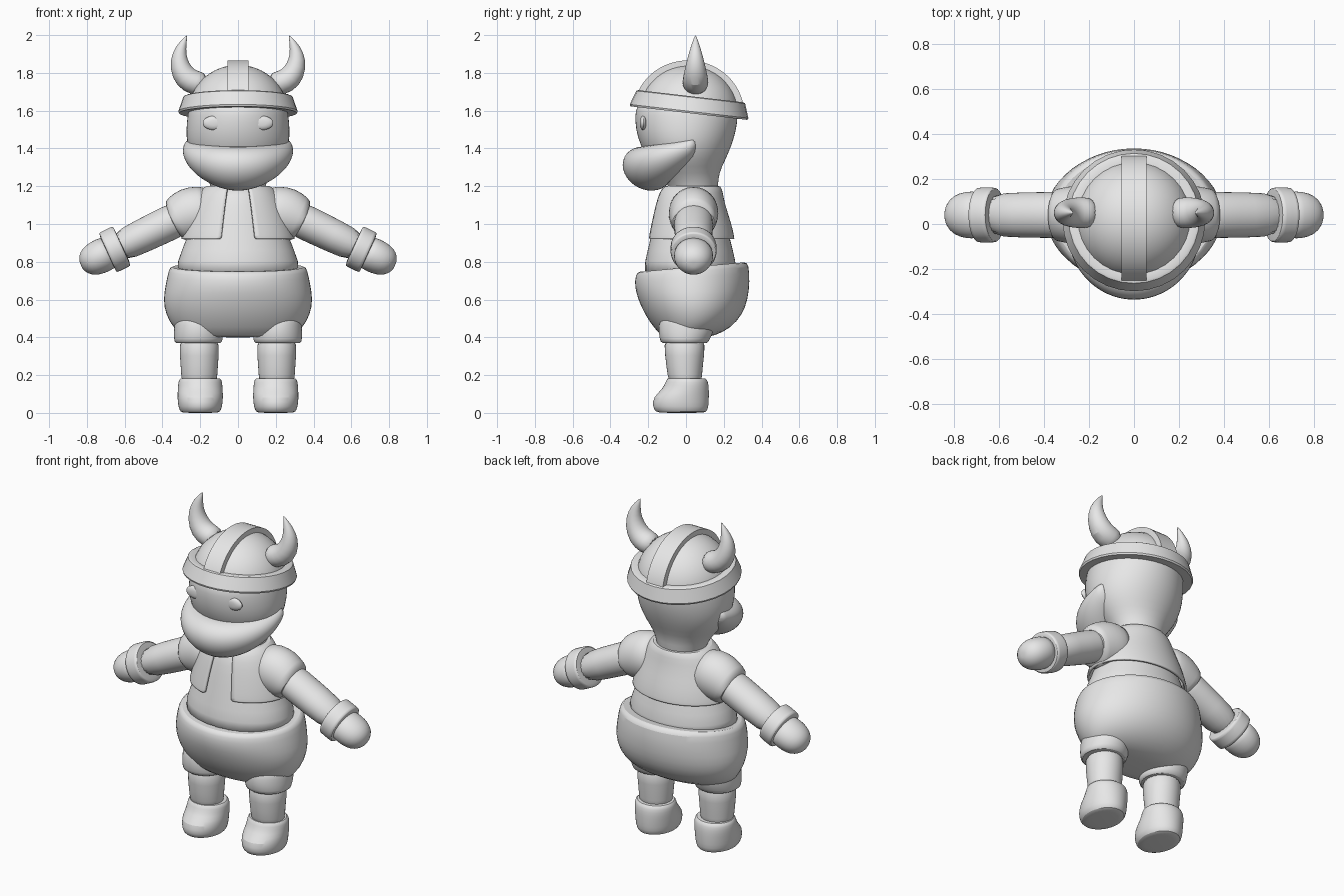
import bpy, bmesh
from math import sin, cos, pi, radians
from mathutils import Vector, Matrix

old = bpy.data.objects.get("Cube")
if old:
    bpy.data.objects.remove(old, do_unlink=True)

GREY = bpy.data.materials.new("plain grey")
GREY.use_nodes = True
GREY.diffuse_color = (0.8, 0.8, 0.8, 1)
GREY.node_tree.nodes["Principled BSDF"].inputs["Base Color"].default_value = (0.8, 0.8, 0.8, 1)


def skin(name, rings, closed=True, caps=True, loop=False, smooth=1, mirror=False, thick=0, angle=40):
    """Bridge a list of equal point rings into one object."""
    bm = bmesh.new()
    vs = [[bm.verts.new(p) for p in r] for r in rings]
    n = len(vs[0])
    pairs = list(zip(vs, vs[1:])) + ([(vs[-1], vs[0])] if loop else [])
    for a, b in pairs:
        for i in range(n if closed else n - 1):
            j = (i + 1) % n
            bm.faces.new((a[i], a[j], b[j], b[i]))
    if caps and closed and not loop:
        bm.faces.new(vs[0])
        bm.faces.new(vs[-1])
    bmesh.ops.recalc_face_normals(bm, faces=bm.faces)
    me = bpy.data.meshes.new(name)
    bm.to_mesh(me)
    bm.free()
    me.materials.append(GREY)
    ob = bpy.data.objects.new(name, me)
    bpy.context.collection.objects.link(ob)
    if mirror:
        ob.modifiers.new("Mirror", 'MIRROR').use_clip = False
    if smooth:
        ob.modifiers.new("Subdivision", 'SUBSURF').levels = smooth
        ob.modifiers["Subdivision"].render_levels = smooth
    if thick:
        m = ob.modifiers.new("Solidify", 'SOLIDIFY')
        m.thickness, m.offset = thick, 0
    bpy.ops.object.select_all(action='DESELECT')
    ob.select_set(True)
    bpy.context.view_layer.objects.active = ob
    bpy.ops.object.shade_smooth_by_angle(angle=radians(angle))
    return ob


def level(z, rx, front, back, x=0, tilt=0, n=28):
    """Horizontal oval ring given by its half width and front/back limits."""
    cy, ry = (front + back) / 2, (back - front) / 2
    pts = [(x + rx * sin(t), cy - ry * cos(t)) for t in (2 * pi * i / n for i in range(n))]
    return [Vector((px, py, z + tilt * py)) for px, py in pts]


def tube(path, y=0.04, n=20):
    """Rings along an xz path of (x, z, radius, y radius)."""
    rings = []
    for i, (x, z, r, ry) in enumerate(path):
        a, b = path[max(i - 1, 0)], path[min(i + 1, len(path) - 1)]
        d = Vector((b[0] - a[0], 0, b[1] - a[1])).normalized()
        up = Vector((-d.z, 0, d.x))
        rings.append([Vector((x, y, z)) + up * (r * cos(t)) + Vector((0, ry * sin(t), 0))
                      for t in (2 * pi * k / n for k in range(n))])
    return rings


# Trousers with a raised back waist
skin("trousers", [level(*r) for r in (
    (0.40, 0.20, -0.08, 0.08), (0.405, 0.29, -0.13, 0.15), (0.45, 0.345, -0.17, 0.24),
    (0.52, 0.385, -0.22, 0.30), (0.60, 0.40, -0.255, 0.33), (0.68, 0.385, -0.275, 0.34, 0, 0.04),
    (0.755, 0.37, -0.27, 0.335, 0, 0.09), (0.775, 0.355, -0.25, 0.315, 0, 0.09),
    (0.76, 0.31, -0.2, 0.26, 0, 0.09))])
skin("trouser_leg", [level(z, rx, f, b, 0.21) for z, rx, f, b in (
    (0.56, 0.12, -0.12, 0.14), (0.46, 0.13, -0.15, 0.16), (0.385, 0.13, -0.14, 0.125),
    (0.368, 0.125, -0.13, 0.115), (0.37, 0.08, -0.09, 0.08))], mirror=True)

# Legs and shoes
skin("leg", [level(z, rx, f, b, 0.205) for z, rx, f, b in (
    (0.42, 0.11, -0.125, 0.11), (0.3, 0.103, -0.11, 0.095), (0.2, 0.096, -0.1, 0.085),
    (0.12, 0.09, -0.08, 0.08))], mirror=True)
skin("shoe", [level(z, rx, f, b, 0.2) for z, rx, f, b in (
    (0.0, 0.085, -0.13, 0.085), (0.004, 0.105, -0.16, 0.11), (0.03, 0.117, -0.178, 0.12),
    (0.085, 0.122, -0.175, 0.122), (0.125, 0.119, -0.125, 0.122), (0.165, 0.117, -0.108, 0.118),
    (0.187, 0.108, -0.098, 0.105), (0.18, 0.08, -0.08, 0.08))], mirror=True)

# Shirt
skin("shirt", [level(*r) for r in (
    (0.70, 0.34, -0.235, 0.28), (0.80, 0.325, -0.22, 0.265), (0.92, 0.275, -0.19, 0.235),
    (1.05, 0.225, -0.16, 0.2), (1.15, 0.18, -0.13, 0.18), (1.20, 0.14, -0.1, 0.16))])


# Open vest: each row leaves a gap at the front
def vest_row(z, rx, front, back, gap, n=30):
    cy, ry = (front + back) / 2, (back - front) / 2
    start = gap / rx
    ts = [start + (2 * pi - 2 * start) * i / n for i in range(n + 1)]
    return [Vector((rx * sin(t), cy - ry * cos(t), z)) for t in ts]


skin("vest", [vest_row(*r) for r in (
    (0.92, 0.295, -0.2, 0.25, 0.09), (0.93, 0.294, -0.2, 0.25, 0.09), (1.0, 0.275, -0.185, 0.235, 0.082),
    (1.1, 0.235, -0.162, 0.2, 0.07), (1.17, 0.2, -0.14, 0.188, 0.06), (1.2, 0.165, -0.115, 0.178, 0.055),
    (1.19, 0.14, -0.1, 0.165, 0.05))], closed=False, thick=0.014)
skin("vest_shoulder", tube([
    (0.13, 1.07, 0.125, 0.12), (0.2, 1.063, 0.142, 0.135), (0.265, 1.05, 0.145, 0.132),
    (0.32, 1.025, 0.125, 0.122), (0.352, 1.01, 0.108, 0.114), (0.345, 1.013, 0.085, 0.09)]), mirror=True)

# Arms, cuffs and mitten hands
skin("arm", tube([
    (0.26, 1.055, 0.09, 0.1), (0.36, 1.007, 0.095, 0.105), (0.5, 0.94, 0.09, 0.1),
    (0.66, 0.862, 0.085, 0.1)]), mirror=True)
skin("cuff", tube([
    (0.613, 0.885, 0.08, 0.09), (0.615, 0.884, 0.115, 0.122), (0.62, 0.882, 0.117, 0.124),
    (0.685, 0.85, 0.117, 0.124), (0.69, 0.848, 0.115, 0.122), (0.692, 0.847, 0.08, 0.09)]), mirror=True)
skin("hand", tube([
    (0.66, 0.862, 0.09, 0.1), (0.72, 0.833, 0.093, 0.108), (0.77, 0.809, 0.088, 0.1),
    (0.808, 0.791, 0.068, 0.076), (0.828, 0.781, 0.035, 0.038), (0.831, 0.78, 0.01, 0.01)]), mirror=True)

# Head and neck
skin("head", [level(*r) for r in (
    (1.14, 0.14, -0.08, 0.165), (1.2, 0.14, -0.09, 0.17), (1.27, 0.18, -0.14, 0.175),
    (1.34, 0.24, -0.2, 0.21), (1.42, 0.272, -0.245, 0.245), (1.5, 0.277, -0.268, 0.268),
    (1.58, 0.268, -0.272, 0.278), (1.62, 0.26, -0.262, 0.27), (1.64, 0.24, -0.24, 0.25))])

# Heavy beard sweeping round the jaw, rising and thinning to the ears
beard = []
for k in range(-12, 13):
    s = k / 12
    a = s * radians(98)
    mid = Vector((0.205 * sin(a), 0.02 - 0.225 * cos(a), 1.293 + 0.115 * s * s))
    out = Vector((sin(a), -cos(a), 0))
    half = 0.118 - 0.066 * s * s
    deep = 0.135 - 0.06 * s * s
    beard.append([mid + out * (deep * cos(t)) + Vector((0, 0, half * sin(t) + 0.02 * cos(t)))
                  for t in (2 * pi * i / 16 for i in range(16))])
skin("beard", beard)

# Closed eyelids, barely raised from the face
lid = []
for k in range(1, 8):
    p = pi * k / 8
    lid.append([Vector((0.125 + 0.065 * sin(p) * cos(t), -0.226 + 0.02 * cos(p) * -1,
                        1.535 + 0.04 * sin(p) * sin(t))) for t in (2 * pi * i / 16 for i in range(16))])
skin("eyelid", lid, mirror=True)

# Helmet, tipped slightly back
TIP = Matrix.Translation((0, 0.015, 1.587)) @ Matrix.Rotation(radians(-6.6), 4, 'X')


def lathe(name, profile, loop, n=32):
    rings = [[TIP @ Vector((r * sin(t), r * cos(t), z)) for t in (2 * pi * i / n for i in range(n))]
             for r, z in profile]
    skin(name, rings, loop=loop, smooth=0, angle=35)


lathe("helmet_dome", [(0.265 * cos(a), 0.255 * sin(a)) for a in (radians(5 + 7 * i) for i in range(13))], False)
lathe("helmet_rim", [(0.25, 0.0), (0.312, 0.0), (0.316, 0.01), (0.29, 0.085), (0.28, 0.09), (0.24, 0.085)], True)

# Ridge band running front to back over the dome
band = []
for i in range(25):
    a = radians(14 + 152 * i / 24)
    inner, outer = [(r * cos(a), h * sin(a)) for r, h in ((0.24, 0.23), (0.293, 0.279))]
    band.append([TIP @ Vector((x, y, z)) for x, (y, z) in
                 ((-0.055, inner), (-0.055, outer), (0.055, outer), (0.055, inner))])
skin("helmet_band", band, smooth=0)

# Curved horns
skin("horn", tube([
    (0.17, 1.735, 0.06, 0.065), (0.225, 1.745, 0.068, 0.072), (0.28, 1.772, 0.068, 0.068),
    (0.312, 1.838, 0.055, 0.054), (0.312, 1.905, 0.038, 0.036), (0.29, 1.96, 0.019, 0.018),
    (0.27, 2.0, 0.002, 0.002)], y=0.05, n=14), mirror=True)
